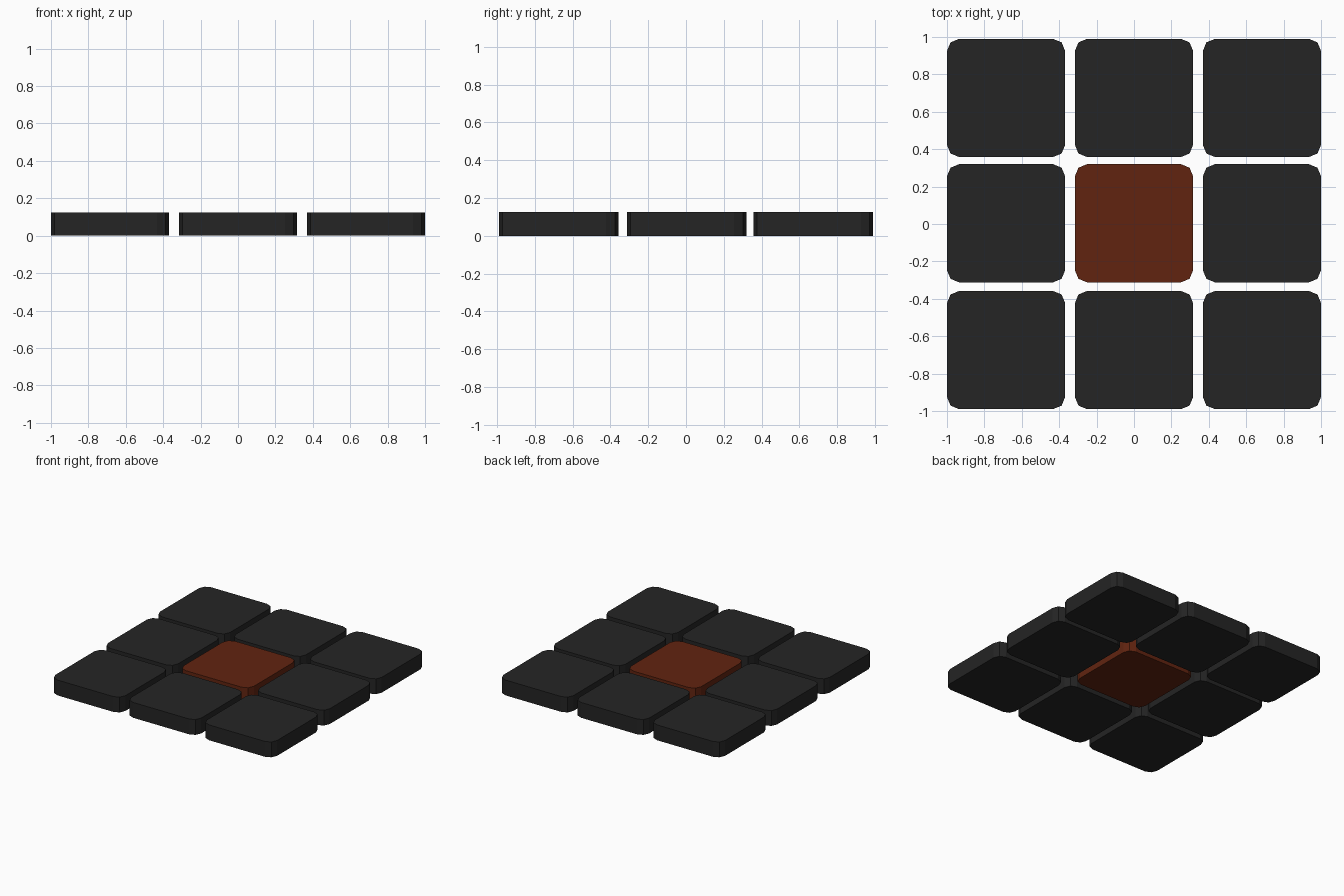
import bpy, bmesh, math

if "Cube" in bpy.data.objects:
    bpy.data.objects.remove(bpy.data.objects["Cube"])

SIZE, HEIGHT, RADIUS, SEG = 0.632, 0.125, 0.065, 2
STEP_X, STEP_Y = 0.684, 0.674


def material(name, rgb):
    m = bpy.data.materials.new(name)
    m.diffuse_color = (*rgb, 1)
    m.use_nodes = True
    m.node_tree.nodes["Principled BSDF"].inputs["Base Color"].default_value = m.diffuse_color
    return m


dark = material("charcoal", (0.018, 0.018, 0.018))
rust = material("rust_orange", (0.12, 0.0175, 0.005))


def tile(name, x, y, mat):
    """Square slab with rounded vertical corners, standing on the ground."""
    bm = bmesh.new()
    inner = SIZE / 2 - RADIUS
    ring = []
    for corner, (sx, sy) in enumerate([(1, 1), (-1, 1), (-1, -1), (1, -1)]):
        for k in range(SEG + 1):
            a = math.pi / 2 * (corner + k / SEG)
            ring.append(bm.verts.new((sx * inner + RADIUS * math.cos(a),
                                      sy * inner + RADIUS * math.sin(a), 0)))
    base = bm.faces.new(ring)
    top = bmesh.ops.extrude_face_region(bm, geom=[base], use_keep_orig=True)
    bmesh.ops.translate(bm, vec=(0, 0, HEIGHT),
                        verts=[v for v in top["geom"] if isinstance(v, bmesh.types.BMVert)])
    bmesh.ops.recalc_face_normals(bm, faces=bm.faces)
    me = bpy.data.meshes.new(name)
    bm.to_mesh(me)
    bm.free()
    me.materials.append(mat)
    ob = bpy.data.objects.new(name, me)
    ob.location = (x, y, 0)
    bpy.context.collection.objects.link(ob)


# Three by three grid, with the coloured tile in the middle
for j, row in zip((-1, 0, 1), ("front", "middle", "back")):
    for i, col in zip((-1, 0, 1), ("left", "centre", "right")):
        centre = i == 0 and j == 0
        tile(f"{row}_{col}_tile", i * STEP_X, j * STEP_Y + (0.004 if j == 0 else 0),
             rust if centre else dark)
